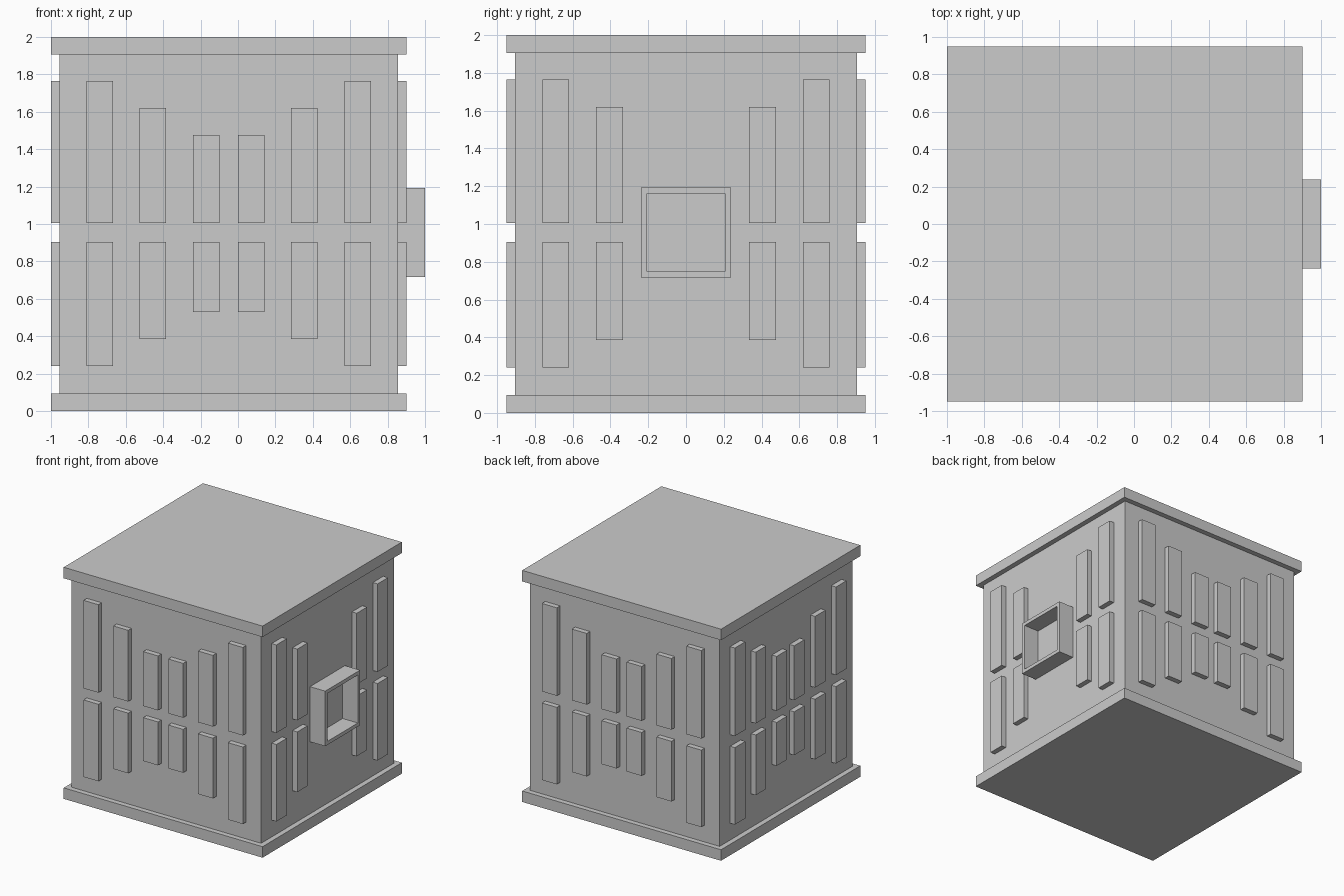
import bpy
import bmesh
import math
from mathutils import Matrix, Vector

cube = bpy.data.objects.get("Cube")
if cube:
    bpy.data.objects.remove(cube, do_unlink=True)

CENTRE = Vector((-0.05, 0, 0))   # the body sits off centre because of the frame
BODY = 0.905                     # half width of the body
RIM = 0.95                       # half width of the plates and bar faces

grey = bpy.data.materials.new("light_grey")
grey.use_nodes = True
colour = (0.6, 0.6, 0.6, 1)
grey.diffuse_color = colour
grey.node_tree.nodes["Principled BSDF"].inputs["Base Color"].default_value = colour


def add_box(bm, low, high):
    """Add a box between two corners and return its faces."""
    low, high = Vector(low), Vector(high)
    size = high - low
    matrix = Matrix.Translation((low + high) / 2) @ Matrix.Diagonal((*size, 1))
    verts = bmesh.ops.create_cube(bm, size=1, matrix=matrix)["verts"]
    return list({f for v in verts for f in v.link_faces})


def finish(name, bm, turn=0):
    """Turn the mesh about the body axis and make it an object."""
    bm.transform(Matrix.Translation(CENTRE) @ Matrix.Rotation(turn, 4, 'Z'))
    mesh = bpy.data.meshes.new(name)
    bm.to_mesh(mesh)
    bm.free()
    mesh.materials.append(grey)
    obj = bpy.data.objects.new(name, mesh)
    bpy.context.collection.objects.link(obj)


# Body with a base plate and a top plate
for name, half, bottom, top in (("body", BODY, 0.095, 1.905),
                                ("base_plate", RIM, 0, 0.095),
                                ("top_plate", RIM, 1.905, 2)):
    bm = bmesh.new()
    add_box(bm, (-half, -half, bottom), (half, half, top))
    finish(name, bm)

# Raised bars in two rows, shorter towards the middle of each side
STEP = 0.145
sides = {"front_bars": 0, "left_bars": 90, "back_bars": 180, "right_bars": 270}
for name, angle in sides.items():
    bm = bmesh.new()
    for i, x in enumerate((0.69, 0.405, 0.12)):
        if name == "left_bars" and i == 2:
            continue             # the frame takes the place of the middle bars
        for sx in (-x, x):
            for low, high in ((1.005, 1.765 - i * STEP), (0.24 + i * STEP, 0.905)):
                add_box(bm, (sx - 0.071, -RIM, low), (sx + 0.071, -BODY + 0.01, high))
    finish(name, bm, math.radians(angle))

# Square frame standing out from the side, open through to the body
bm = bmesh.new()
faces = add_box(bm, (BODY, -0.238, 0.717), (1.05, 0.238, 1.193))
outer = max(faces, key=lambda f: f.calc_center_median().x)
inner = min(faces, key=lambda f: f.calc_center_median().x)
bmesh.ops.inset_region(bm, faces=[outer], thickness=0.044)
hole = bmesh.ops.extrude_discrete_faces(bm, faces=[outer])["faces"]
bmesh.ops.translate(bm, verts=hole[0].verts, vec=(BODY - 1.05, 0, 0))
bmesh.ops.delete(bm, geom=hole + [inner], context='FACES_ONLY')
finish("side_frame", bm)
